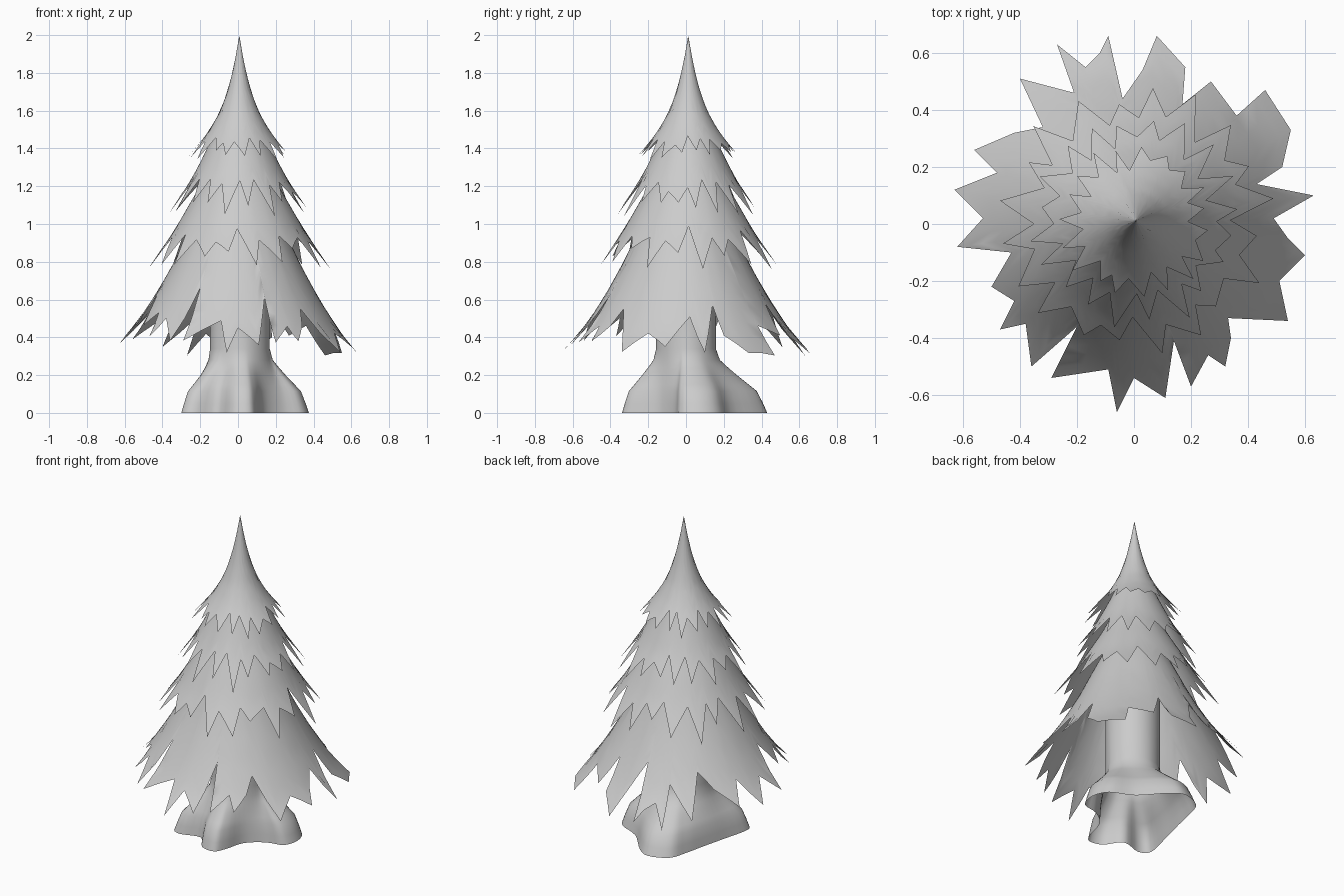
import bpy, math, random

if "Cube" in bpy.data.objects:
    bpy.data.objects.remove(bpy.data.objects["Cube"])

random.seed(7)


def add_mesh(name, rows):
    # Skin a stack of equal-length closed loops
    n = len(rows[0])
    verts = [p for row in rows for p in row]
    faces = []
    for k in range(len(rows) - 1):
        for i in range(n):
            j = (i + 1) % n
            faces.append((k * n + i, (k + 1) * n + i, (k + 1) * n + j, k * n + j))
    me = bpy.data.meshes.new(name)
    me.from_pydata(verts, [], faces)
    me.validate()
    ob = bpy.data.objects.new(name, me)
    bpy.context.collection.objects.link(ob)
    for p in me.polygons:
        p.use_smooth = True
    return ob


def height(profile, r):
    # Height of the branch slope at a given radius
    for (r0, z0), (r1, z1) in zip(profile, profile[1:]):
        if r <= r1 or (r1, z1) == profile[-1]:
            return z0 + (z1 - z0) * (r - r0) / (r1 - r0)


def skirt(name, profile, rim, steps=10, shift=(0.007, 0.012), tilt=0.0):
    # Jagged skirt: each column runs down the slope to its own rim point
    rim = sorted(rim, key=lambda p: math.atan2(p[1], p[0]) % math.tau)
    pts = []
    for a, b in zip(rim, rim[1:] + rim[:1]):
        pts += [a, ((a[0] + b[0]) / 2, (a[1] + b[1]) / 2)]
    top = max(profile[0][0], 0.001)
    rows = []
    for k in range(steps + 1):
        row = []
        for x, y in pts:
            full = math.hypot(x, y)
            r = top + (full - top) * k / steps
            px, py = x / full * r, y / full * r
            row.append((px + shift[0], py + shift[1], height(profile, r) - tilt * px))
        rows.append(row)
    return add_mesh(name, rows)


def teeth(count, notch, tip):
    # Irregular zigzag rim, alternating tips and notches
    out = []
    for i in range(count * 2):
        a = (i + random.uniform(-0.3, 0.3)) * math.pi / count
        r = random.uniform(*(tip if i % 2 else notch))
        out.append((r * math.cos(a), r * math.sin(a)))
    return out


# Upper three branch tiers
skirt("top_branches",
      [(0, 2), (0.013, 1.92), (0.03, 1.83), (0.06, 1.71), (0.1, 1.6),
       (0.15, 1.51), (0.2, 1.44), (0.29, 1.335)],
      teeth(19, (0.175, 0.22), (0.24, 0.29)), 14)
skirt("upper_branches",
      [(0.09, 1.58), (0.145, 1.455), (0.2, 1.34), (0.26, 1.225), (0.39, 1.04)],
      teeth(20, (0.25, 0.30), (0.33, 0.39)))
skirt("middle_branches",
      [(0.14, 1.34), (0.2, 1.215), (0.27, 1.095), (0.35, 0.955), (0.49, 0.76)],
      teeth(20, (0.33, 0.39), (0.41, 0.49)))

# Lowest tier with its large ragged rim
low_rim = [
    (.63, .10), (.43, .14), (.52, .20), (.55, .33), (.46, .47), (.36, .38),
    (.27, .50), (.17, .42), (.18, .55), (.08, .66), (.03, .54), (-.04, .44),
    (-.09, .66), (-.12, .60), (-.17, .55), (-.27, .63), (-.21, .46),
    (-.40, .51), (-.32, .34), (-.42, .32), (-.56, .26), (-.48, .18),
    (-.63, .12), (-.53, .02), (-.62, -.08), (-.43, -.10), (-.50, -.22),
    (-.42, -.27), (-.47, -.37), (-.38, -.35), (-.36, -.50), (-.20, -.36),
    (-.29, -.54), (-.09, -.51), (-.06, -.66), (0, -.54), (.11, -.61),
    (.14, -.41), (.20, -.57), (.26, -.46), (.32, -.50), (.34, -.40),
    (.33, -.33), (.54, -.34), (.51, -.20), (.60, -.11), (.54, -.05), (.49, .02)]
skirt("lower_branches",
      [(0.19, 1.09), (0.25, 0.97), (0.33, 0.80), (0.43, 0.62),
       (0.54, 0.45), (0.66, 0.32)], low_rim, 10, (0, 0), 0.04)

# Trunk flaring into lobed roots, open underneath
roots = [(.345, -.03), (.375, .07), (.33, .17), (.19, .24), (.06, .38), (-.03, .43),
         (-.15, .38), (-.19, .27), (-.22, .14), (-.26, -.02), (-.30, -.20),
         (-.24, -.25), (-.11, -.22), (-.03, -.32), (.06, -.335), (.10, -.27),
         (.14, -.14), (.24, -.06)]


def spline(a, b, c, d, t):
    return 0.5 * (2 * b + (c - a) * t + (2 * a - 5 * b + 4 * c - d) * t * t
                  + (3 * b - a - 3 * c + d) * t ** 3)


base = []
n = len(roots)
for i in range(n):
    q = [roots[(i + k) % n] for k in (-1, 0, 1, 2)]
    for s in range(4):
        base.append(tuple(spline(*[p[c] for p in q], s / 4) for c in (0, 1)))

rows = []
for z, w in [(0.95, 0), (0.6, 0), (0.34, 0), (0.28, 0.08), (0.24, 0.24),
             (0.2, 0.41), (0.15, 0.64), (0.115, 0.8), (0.05, 0.92), (0, 1)]:
    row = []
    for x, y in base:
        d = math.hypot(x, y)
        r = 0.158 + (d - 0.158) * w
        row.append((x / d * r + 0.01 * (1 - w), y / d * r, z))
    rows.append(row)
add_mesh("trunk", rows)
